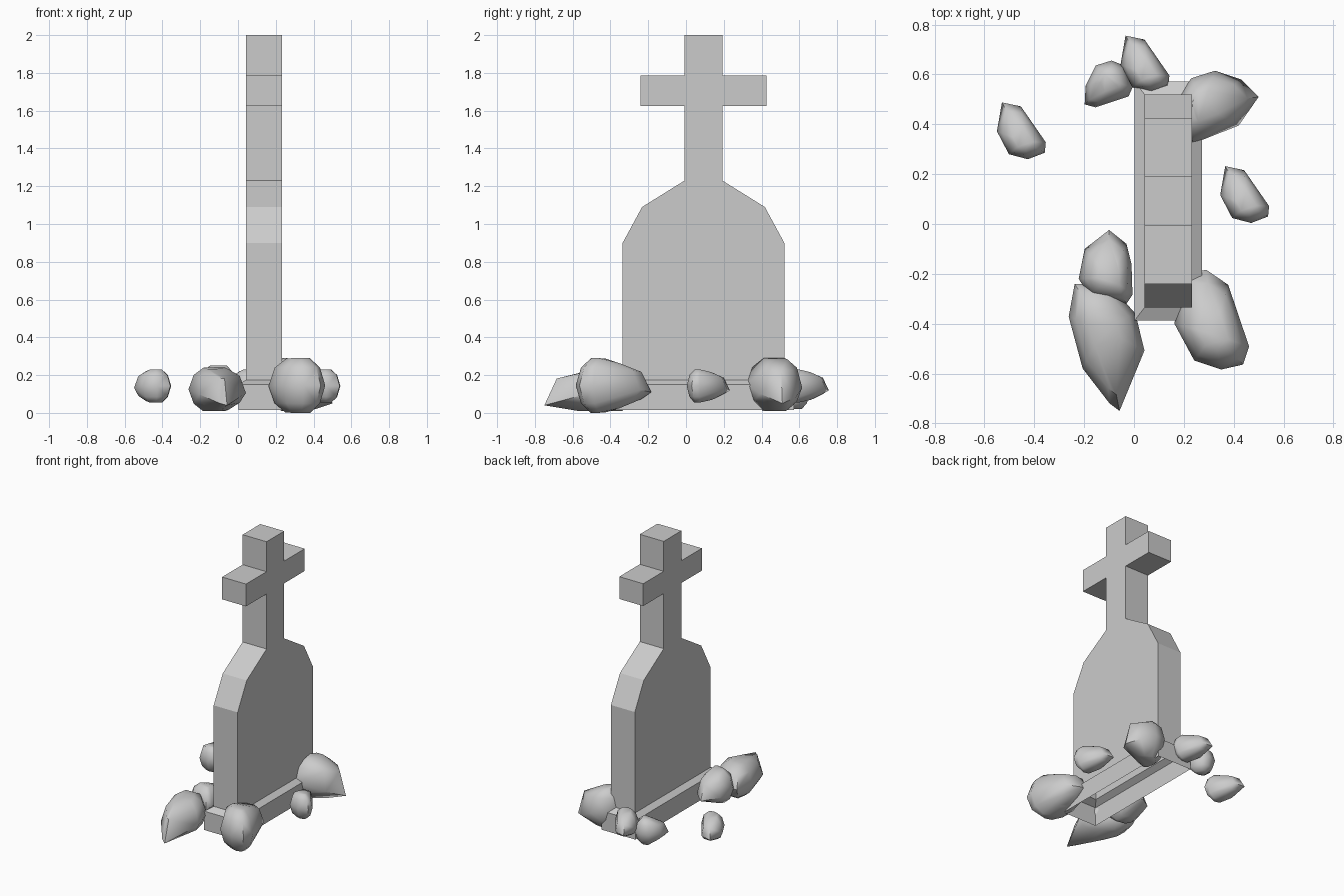
import bpy, bmesh, math
from mathutils import Vector

if "Cube" in bpy.data.objects:
    bpy.data.objects.remove(bpy.data.objects["Cube"])


def finish(bm, name, smooth=False):
    bmesh.ops.recalc_face_normals(bm, faces=bm.faces)
    me = bpy.data.meshes.new(name)
    bm.to_mesh(me)
    bm.free()
    ob = bpy.data.objects.new(name, me)
    bpy.context.collection.objects.link(ob)
    if smooth:
        bpy.ops.object.select_all(action='DESELECT')
        ob.select_set(True)
        bpy.context.view_layer.objects.active = ob
        bpy.ops.object.shade_smooth_by_angle(angle=math.radians(50))
    return ob


# Headstone: mirrored cross-topped profile, open at the bottom
CY = 0.0925
half = [(0.428, 0.175), (0.428, 0.90), (0.325, 1.09), (0.10, 1.23), (0.10, 1.625),
        (0.333, 1.625), (0.333, 1.785), (0.10, 1.785), (0.10, 2.0)]
outline = [(CY + d, z) for d, z in half] + [(CY - d, z) for d, z in reversed(half)]
bm = bmesh.new()
back = [bm.verts.new((0.042, y, z)) for y, z in outline]
front = [bm.verts.new((0.232, y, z)) for y, z in outline]
bm.faces.new(back)
bm.faces.new(front)
for i in range(len(outline) - 1):
    bm.faces.new((back[i], back[i + 1], front[i + 1], front[i]))
finish(bm, "headstone")

# Plinth: hollow shell with a sloped top rim
bm = bmesh.new()
rings = []
for x0, x1, hy, z in ((0.042, 0.232, 0.428, 0.175), (0.002, 0.272, 0.48, 0.15),
                      (0.002, 0.272, 0.48, 0.015)):
    rings.append([bm.verts.new((x, y, z)) for x, y in
                  ((x0, CY - hy), (x1, CY - hy), (x1, CY + hy), (x0, CY + hy))])
for a, b in zip(rings, rings[1:]):
    for i in range(4):
        j = (i + 1) % 4
        bm.faces.new((a[i], a[j], b[j], b[i]))
finish(bm, "plinth")


# Rocks: convex hull of stacked plan outlines; the first point is the tip
def rock(name, pts, zlo, zhi, tip_z, offset=(0, 0)):
    pts = [Vector(p) + Vector(offset) for p in pts]
    cen = sum(pts, Vector((0, 0))) / len(pts)
    tip = pts[0] - cen
    core = cen - tip * 0.18
    zmid, h = (zlo + zhi) / 2, (zhi - zlo) / 2
    bm = bmesh.new()
    for p in pts:
        w = max(0, (p - cen).dot(tip) / tip.length_squared)
        bm.verts.new((p.x, p.y, zmid + (tip_z - zmid) * w))
        for scale, level in ((0.8, 0.66), (0.42, 1.0), (0.8, -0.66), (0.45, -1.0)):
            q = core + (p - core) * scale
            if level > 0 or w < 0.6 or tip_z > 0.07:
                bm.verts.new((q.x, q.y, zmid + h * level * (1 - 0.25 * w)))
            else:
                bm.verts.new((q.x, q.y, zmid + h * level))
    res = bmesh.ops.convex_hull(bm, input=bm.verts)
    junk = {g for g in res["geom_interior"] + res["geom_unused"]
            if isinstance(g, bmesh.types.BMVert)}
    bmesh.ops.delete(bm, geom=list(junk), context='VERTS')
    finish(bm, name, True)


# Three copies of the small rock
small = [(.366, .232), (.442, .216), (.542, .072), (.538, .03), (.47, .004),
         (.394, .024), (.346, .116)]
for i, off in enumerate(((0, 0), (-.896, .256), (-.4, .524))):
    rock(f"small_rock_{i + 1}", small, .055, .23, .12, off)

# Larger rocks
rock("back_right_rock", [(.50, .51), (.43, .58), (.325, .615), (.23, .585), (.17, .50),
                         (.19, .36), (.23, .32), (.42, .395)], .01, .29, .05)
rock("back_left_rock", [(-.198, .48), (-.194, .556), (-.154, .636), (-.09, .656),
                        (-.04, .636), (-.006, .548), (-.022, .512), (-.154, .468)],
     .02, .20, .09)
rock("left_rock", [(-.10, -.024), (-.03, -.08), (-.01, -.16), (-.006, -.284),
                   (-.03, -.32), (-.178, -.288), (-.222, -.22), (-.198, -.10)],
     .02, .25, .09)
rock("front_left_rock", [(-.058, -.75), (-.098, -.72), (-.206, -.58), (-.262, -.372),
                         (-.238, -.24), (-.10, -.24), (.006, -.36), (.042, -.508)],
     .01, .24, .04)
rock("front_right_rock", [(.29, -.184), (.378, -.244), (.462, -.492), (.438, -.564),
                          (.35, -.584), (.242, -.548), (.162, -.40), (.20, -.20)],
     0.0, .29, .11)
